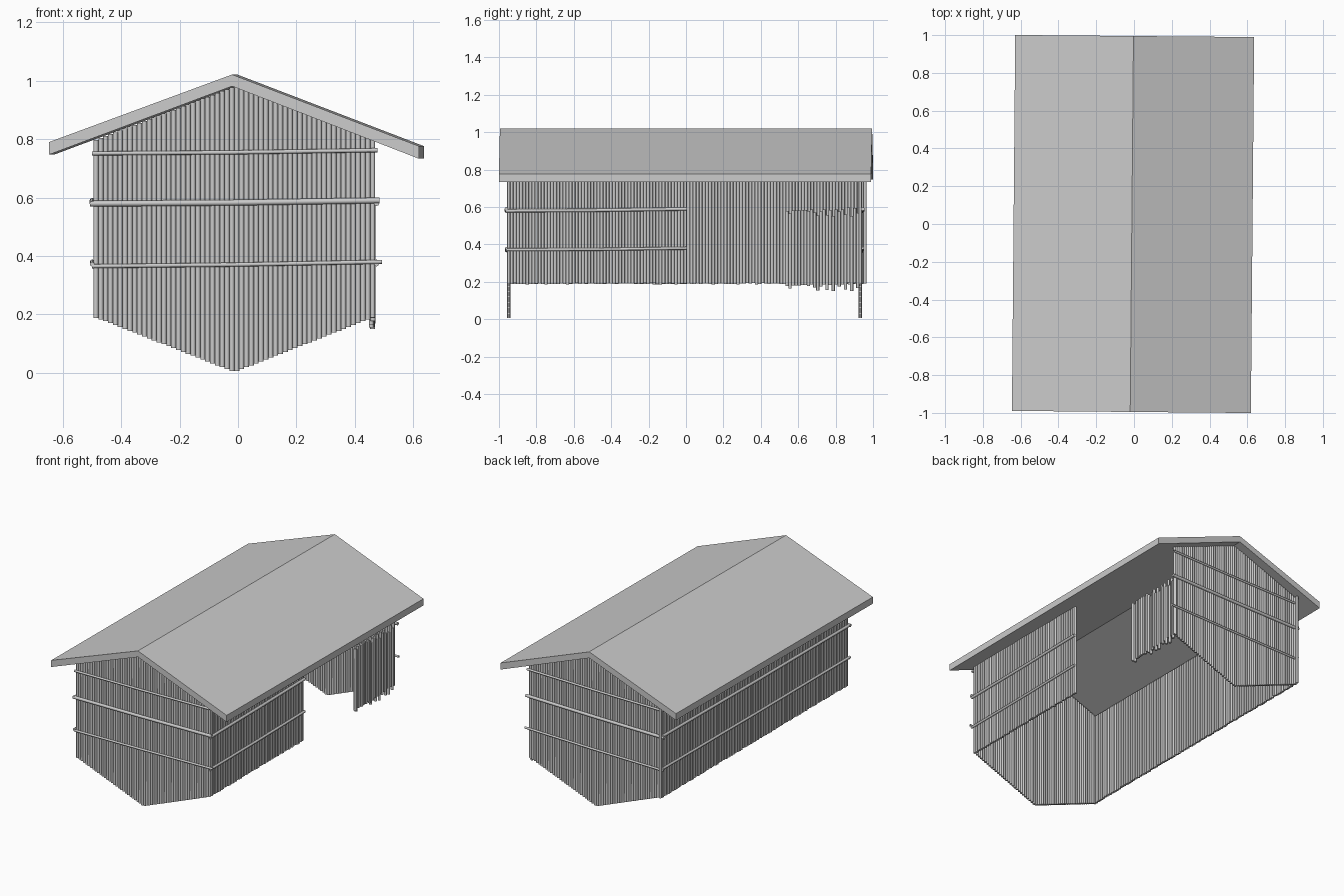
import bpy, bmesh, math, random
from mathutils import Vector

if "Cube" in bpy.data.objects:
    bpy.data.objects.remove(bpy.data.objects["Cube"])

random.seed(4)
CX = -0.0125          # centre of the walls in x
STEP = 0.0165         # pole spacing
R = 0.0086            # pole radius
SLOPE = 0.385


def under_roof(x):
    return 0.98 - SLOPE * abs(x - CX)


def make_object(name, bm, smooth=True):
    bmesh.ops.recalc_face_normals(bm, faces=bm.faces)
    me = bpy.data.meshes.new(name)
    bm.to_mesh(me)
    bm.free()
    ob = bpy.data.objects.new(name, me)
    bpy.context.collection.objects.link(ob)
    if smooth:
        for o in bpy.context.selected_objects:
            o.select_set(False)
        ob.select_set(True)
        bpy.context.view_layer.objects.active = ob
        bpy.ops.object.shade_smooth_by_angle(angle=math.radians(50))
    return ob


def add_pole(bm, points, radius, sides=8):
    """Capped tube through a nearly straight list of points."""
    pts = [Vector(p) for p in points]
    d = (pts[-1] - pts[0]).normalized()
    u = d.orthogonal().normalized()
    v = d.cross(u)
    rings = []
    for p in pts:
        rings.append([bm.verts.new(p + radius * (u * math.cos(a) + v * math.sin(a)))
                      for a in (2 * math.pi * k / sides for k in range(sides))])
    for a, b in zip(rings, rings[1:]):
        for k in range(sides):
            n = (k + 1) % sides
            bm.faces.new((a[k], a[n], b[n], b[k]))
    bm.faces.new(rings[0][::-1])
    bm.faces.new(rings[-1])


def steps(a, b):
    n = round((b - a) / STEP)
    return [a + (b - a) * i / n for i in range(n + 1)]


# Gable walls: upright poles cut to the roof line, mirrored V at the bottom
def gable_wall(name, y):
    bm = bmesh.new()
    for x in steps(-0.486, 0.461):
        bottom = 0.003 + 0.395 * abs(x - CX)
        add_pole(bm, [(x, y, bottom), (x, y, under_roof(x))], R)
    make_object(name, bm)


gable_wall("front_wall", -0.948)
gable_wall("back_wall", 0.932)


# Side walls: upright poles of equal length
def side_wall(name, x, y0, y1):
    bm = bmesh.new()
    for y in steps(y0, y1):
        bottom = 0.19 + random.uniform(-0.003, 0.003)
        add_pole(bm, [(x, y, bottom), (x, y, under_roof(x) - 0.005)], R)
    make_object(name, bm)


side_wall("left_wall", -0.486, -0.948, 0.957)
side_wall("right_wall", 0.461, -0.948, -0.004)

# Ragged short fence beside the opening
bm = bmesh.new()
for i, y in enumerate(steps(0.54, 0.935)):
    s = random.uniform(-1, 1) * (0.01 + 0.0008 * i)
    x = 0.459 + random.uniform(-0.003, 0.003)
    add_pole(bm, [(x, y, 0.172 + s), (x, y, 0.573 + s)], R)
make_object("ragged_fence", bm)


# Horizontal rails tied to the outside of the walls
def rail(name, a, b, radius):
    mid = (Vector(a) + Vector(b)) / 2 - Vector((0, 0, 0.002))
    bm = bmesh.new()
    add_pole(bm, [a, mid, b], radius)
    make_object(name, bm)


for side, y in (("front", -0.96), ("back", 0.945)):
    rail(side + "_rail_top", (-0.5, y, 0.751), (0.477, y, 0.762), 0.007)
    rail(side + "_rail_middle", (-0.507, y, 0.579), (0.484, y, 0.590), 0.010)
    rail(side + "_rail_low", (-0.5, y, 0.365), (0.492, y, 0.380), 0.007)
for side, x, end in (("left", -0.499, 0.95), ("right", 0.474, 0.005)):
    rail(side + "_rail_middle", (x, -0.965, 0.580), (x, end, 0.590), 0.009)
    rail(side + "_rail_low", (x, -0.965, 0.372), (x, end, 0.380), 0.008)

# Gable roof slab, slightly twisted on the walls
profile = [(-0.64, 0.79), (-0.014, 1.021), (0.615 + 0.01, 0.776),
           (0.615 + 0.01, 0.733), (-0.014, 0.981), (-0.64, 0.747)]
bm = bmesh.new()
ends = []
for y in (-0.995, 0.995):
    ends.append([bm.verts.new((x + 0.0025, y, z)) for x, z in profile])
for i in range(6):
    j = (i + 1) % 6
    bm.faces.new((ends[0][i], ends[0][j], ends[1][j], ends[1][i]))
for e in ends:
    bm.faces.new((e[0], e[1], e[4], e[5]))
    bm.faces.new((e[1], e[2], e[3], e[4]))
roof = make_object("roof", bm, smooth=False)
roof.rotation_euler.z = math.radians(-0.5)
